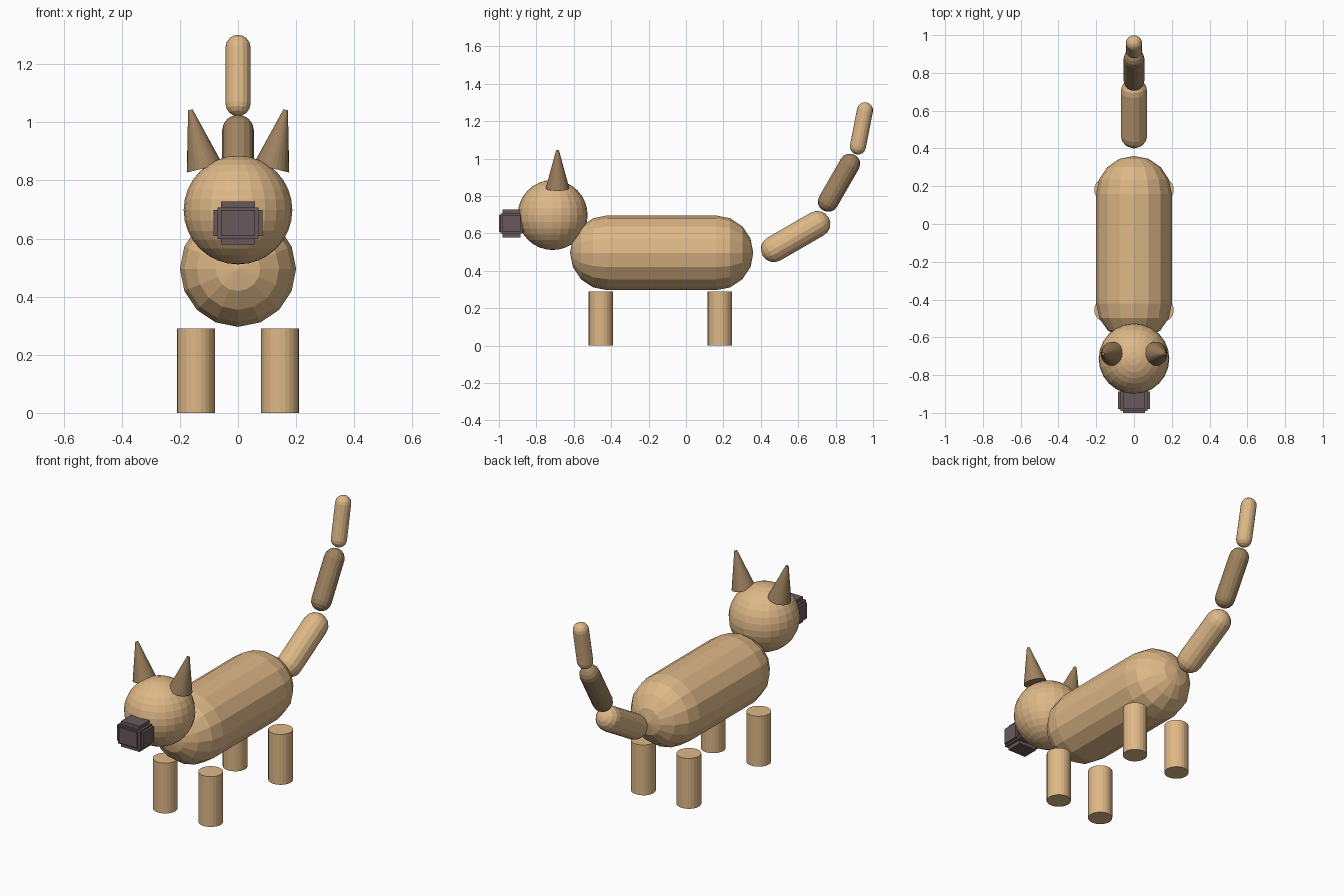
import bpy, bmesh, math
from mathutils import Vector, Matrix

if "Cube" in bpy.data.objects:
    bpy.data.objects.remove(bpy.data.objects["Cube"])


def linear(c):
    c /= 255
    return c / 12.92 if c <= 0.04045 else ((c + 0.055) / 1.055) ** 2.4


def material(name, rgb):
    m = bpy.data.materials.new(name)
    m.diffuse_color = (*[linear(c) for c in rgb], 1)
    m.use_nodes = True
    m.node_tree.nodes["Principled BSDF"].inputs["Base Color"].default_value = m.diffuse_color
    return m


tan = material("tan", (222, 184, 135))
brown = material("brown", (158, 130, 95))
mauve = material("dark mauve", (105, 88, 92))


def finish(name, bm, mat):
    bmesh.ops.recalc_face_normals(bm, faces=bm.faces)
    mesh = bpy.data.meshes.new(name)
    bm.to_mesh(mesh)
    bm.free()
    mesh.materials.append(mat)
    obj = bpy.data.objects.new(name, mesh)
    bpy.context.collection.objects.link(obj)
    return obj


def along(a, b):
    """Placement whose z axis runs from a to b, starting at a, x kept sideways."""
    z = (b - a).normalized()
    x = Vector((1, 0, 0))
    x = (x - z * x.dot(z)).normalized()
    y = z.cross(x)
    rot = Matrix((x, y, z)).transposed().to_4x4()
    return Matrix.Translation(a) @ rot


def capsule(name, a, b, r, mat, sides=16, rings=4):
    """Pill shape between the two cap centres a and b, given as (y, z)."""
    a, b = Vector((0, *a)), Vector((0, *b))
    bm = bmesh.new()
    bmesh.ops.create_uvsphere(bm, u_segments=sides, v_segments=rings * 2, radius=r)
    cut = [e for e in bm.edges if all(abs(v.co.z) < 1e-5 for v in e.verts)]
    bmesh.ops.split_edges(bm, edges=cut)
    length = (b - a).length
    top = {v for f in bm.faces if f.calc_center_median().z > 0 for v in f.verts}
    for v in top:
        v.co.z += length
    bmesh.ops.bridge_loops(bm, edges=[e for e in bm.edges if e.is_boundary])
    bm.transform(along(a, b))
    return finish(name, bm, mat)


def cone(name, a, b, r1, r2, mat, sides=24):
    a, b = Vector(a), Vector(b)
    bm = bmesh.new()
    bmesh.ops.create_cone(bm, cap_ends=True, segments=sides, radius1=r1,
                          radius2=r2, depth=(b - a).length)
    bm.transform(along(a, b) @ Matrix.Translation((0, 0, (b - a).length / 2)))
    return finish(name, bm, mat)


# Body
capsule("body", (-0.42, 0.496), (0.16, 0.496), 0.2, tan)

# Head
bm = bmesh.new()
bmesh.ops.create_uvsphere(bm, u_segments=24, v_segments=16, radius=0.187)
bm.transform(Matrix.Translation((0, -0.713, 0.698)))
finish("head", bm, tan)

# Ears and legs, left and right
for side, s in (("left", -1), ("right", 1)):
    cone(side + "_ear", (s * 0.115, -0.687, 0.842), (s * 0.164, -0.687, 1.043),
         0.063, 0.008, brown)
    for end, y in (("front", -0.455), ("back", 0.181)):
        cone(f"{end}_{side}_leg", (s * 0.145, y, 0), (s * 0.145, y, 0.29),
             0.065, 0.065, tan)

# Tail in three pieces
capsule("tail_base", (0.47, 0.516), (0.702, 0.65), 0.07, tan)
capsule("tail_middle", (0.76, 0.77), (0.876, 0.971), 0.055, brown)
capsule("tail_tip", (0.919, 1.064), (0.957, 1.258), 0.043, tan)

# Stepped muzzle made of overlapping blocks
bm = bmesh.new()
for half in ((0.085, 0.047, 0.045), (0.058, 0.047, 0.074),
             (0.058, 0.067, 0.045), (0.071, 0.058, 0.054)):
    place = Matrix.Translation((0, -0.933, 0.653))
    bmesh.ops.create_cube(bm, size=2, matrix=place @ Matrix.Diagonal((*half, 1)))
finish("muzzle", bm, mauve)
